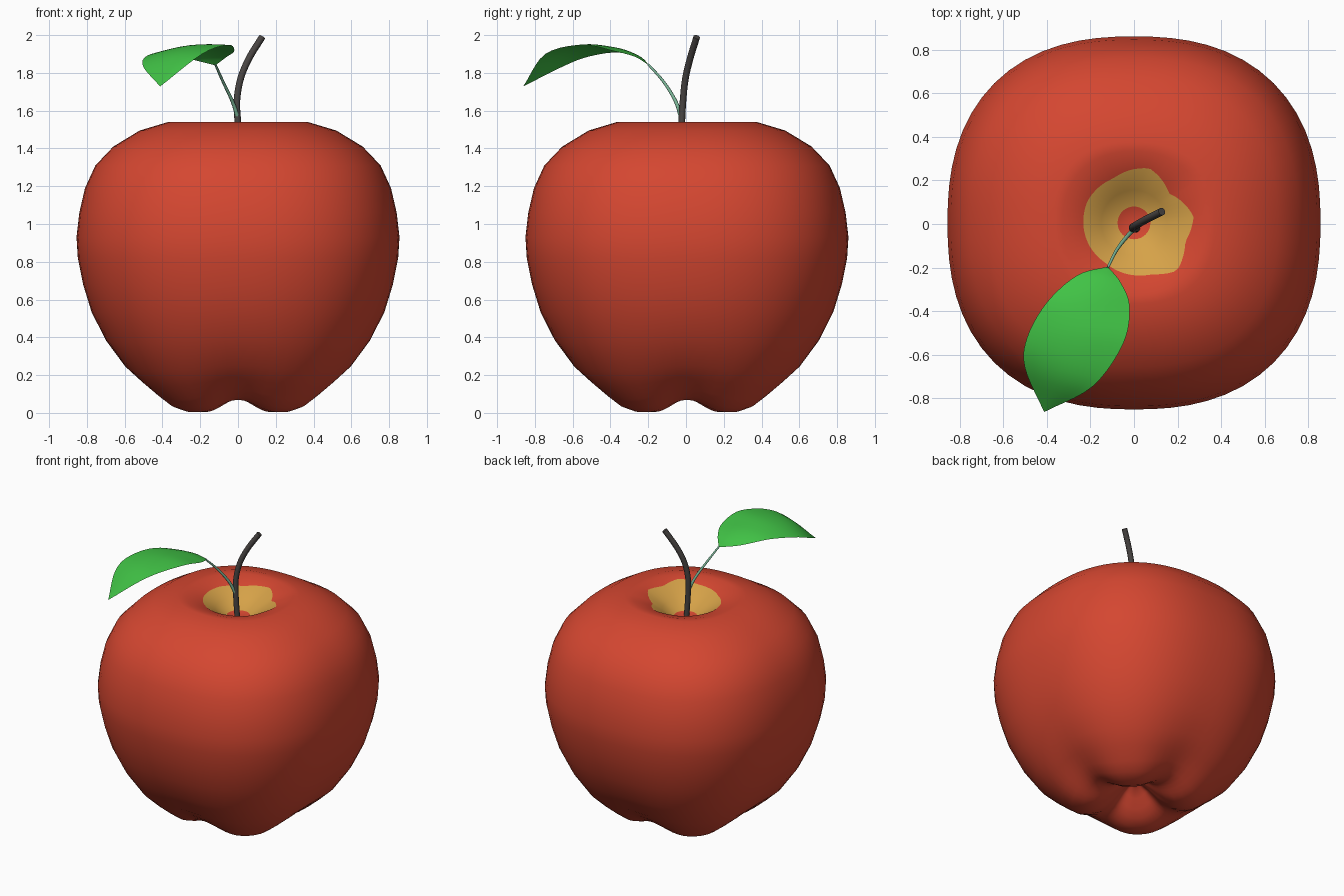
import bpy
import bmesh
from math import sin, cos, pi, radians
from mathutils import Vector

old = bpy.data.objects.get("Cube")
if old:
    bpy.data.objects.remove(old, do_unlink=True)


def material(name, rgb, rough=0.5):
    m = bpy.data.materials.new(name)
    m.use_nodes = True
    m.diffuse_color = (*rgb, 1)
    node = m.node_tree.nodes["Principled BSDF"]
    node.inputs["Base Color"].default_value = (*rgb, 1)
    node.inputs["Roughness"].default_value = rough
    return m


red = material("skin red", (0.66, 0.062, 0.03))
yellow = material("hollow yellow", (0.67, 0.36, 0.065))
brown = material("stem dark grey", (0.065, 0.058, 0.055))
green = material("leaf green", (0.052, 0.54, 0.06))
pale = material("leaf stalk pale green", (0.19, 0.45, 0.3))


def finish(bm, name, mats):
    bmesh.ops.recalc_face_normals(bm, faces=bm.faces)
    me = bpy.data.meshes.new(name)
    bm.to_mesh(me)
    bm.free()
    for m in mats:
        me.materials.append(m)
    for p in me.polygons:
        p.use_smooth = True
    ob = bpy.data.objects.new(name, me)
    bpy.context.collection.objects.link(ob)
    return ob


def lerp_table(table, x):
    for (x0, y0), (x1, y1) in zip(table, table[1:]):
        if x <= x1:
            return y0 + (y1 - y0) * (x - x0) / (x1 - x0)
    return table[-1][1]


def smooth_path(points, steps):
    """Catmull-Rom path through the points."""
    p = [Vector(q) for q in points]
    p = [2 * p[0] - p[1]] + p + [2 * p[-1] - p[-2]]
    out = []
    for a, b, c, d in zip(p, p[1:], p[2:], p[3:]):
        for i in range(steps):
            t = i / steps
            out.append(0.5 * (2 * b + (c - a) * t + (2 * a - 5 * b + 4 * c - d) * t * t
                              + (3 * b - a - 3 * c + d) * t ** 3))
    return out + [p[-2]]


# Fruit body: rounded-square rings along a profile, four lobes underneath
SEG = 64
outer = [(0.05, 0.165), (0.1, 0.12), (0.15, 0.07), (0.2, 0.03), (0.26, 0.004), (0.32, 0.004),
         (0.38, 0.025), (0.44, 0.07), (0.52, 0.14), (0.6, 0.22), (0.7, 0.37), (0.775, 0.53),
         (0.82, 0.68), (0.848, 0.82), (0.855, 0.93), (0.84, 1.06), (0.81, 1.19), (0.755, 1.31),
         (0.66, 1.41), (0.52, 1.495), (0.37, 1.54), (0.33, 1.538)]
hollow = [(0, 1.39), (0.075, 1.4), (0.15, 1.45), (0.235, 1.508), (0.3, 1.53), (0.33, 1.538)]
groove = [(0, 0), (0.1, 0.03), (0.25, 0.068), (0.4, 0.062), (0.6, 0.03), (0.8, 0)]
# Wavy rim of the yellow patch: angle in degrees, radius
patch = [(-205, 0.235), (-155, 0.23), (-125, 0.225), (-90, 0.24), (-70, 0.25), (-48, 0.295),
         (-20, 0.25), (6, 0.275), (40, 0.21), (74, 0.26), (115, 0.225), (155, 0.235), (205, 0.23)]


def squircle(a, n):
    return (abs(cos(a)) ** n + abs(sin(a)) ** n) ** (-1 / n)


bm = bmesh.new()
rings = []


def add_ring(func):
    ring = []
    for i in range(SEG):
        a = 2 * pi * i / SEG
        r, z = func(a)
        ring.append(bm.verts.new((r * cos(a), r * sin(a) + 0.005, z)))
    rings.append(ring)


for s, z in outer:
    def ring_point(a, s=s, z=z):
        lift = lerp_table(groove, s) * abs(cos(2 * a)) ** 3 if z < 0.6 else 0
        return s * squircle(a, 2.4 if s > 0.34 else 2.2), z + lift
    add_ring(ring_point)


def patch_edge(a):
    deg = a * 180 / pi
    r = lerp_table(patch, deg - 360 if deg > 180 else deg)
    return r, lerp_table(hollow, r)


add_ring(patch_edge)
edge_index = len(rings) - 1
for s, z in ((0.15, 1.45), (0.075, 1.4)):
    add_ring(lambda a: (s, z))
for k, (lo, hi) in enumerate(zip(rings, rings[1:])):
    for i in range(SEG):
        j = (i + 1) % SEG
        f = bm.faces.new((lo[i], lo[j], hi[j], hi[i]))
        f.material_index = 1 if k >= edge_index else 0
for ring, z in ((rings[0], 0.18), (rings[-1], 1.39)):
    pole = bm.verts.new((0, 0.005, z))
    for i in range(SEG):
        bm.faces.new((ring[i], ring[(i + 1) % SEG], pole))
finish(bm, "fruit_body", [red, yellow])


# Stem and leaf stalk: round tubes swept along a path
def tube(name, points, radii, mat, sides=12):
    path = smooth_path(points, 4)
    tube_bm = bmesh.new()
    loops = []
    for i, p in enumerate(path):
        t = path[min(i + 1, len(path) - 1)] - path[max(i - 1, 0)]
        u = t.cross(Vector((1, -1, 0))).normalized()
        v = t.cross(u).normalized()
        r = radii[0] + (radii[1] - radii[0]) * i / (len(path) - 1)
        loops.append([tube_bm.verts.new(p + r * (u * cos(2 * pi * k / sides) + v * sin(2 * pi * k / sides)))
                      for k in range(sides)])
    for lo, hi in zip(loops, loops[1:]):
        for k in range(sides):
            j = (k + 1) % sides
            tube_bm.faces.new((lo[k], lo[j], hi[j], hi[k]))
    tube_bm.faces.new(loops[0])
    tube_bm.faces.new(loops[-1])
    ob = finish(tube_bm, name, [mat])
    bpy.context.view_layer.objects.active = ob
    ob.select_set(True)
    bpy.ops.object.shade_smooth_by_angle(angle=radians(50))
    ob.select_set(False)


tube("stem", [(0.01, -0.02, 1.38), (0, -0.022, 1.53), (-0.006, -0.016, 1.65), (0.014, -0.003, 1.77),
              (0.06, 0.023, 1.88), (0.128, 0.057, 1.99)], (0.018, 0.018), brown)
tube("leaf_stalk", [(0, -0.025, 1.56), (-0.03, -0.055, 1.65), (-0.08, -0.12, 1.755),
                    (-0.12, -0.2, 1.845)], (0.011, 0.006), pale, 8)

# Leaf: surface lofted between its left and right margins
base, tip = (-0.12, -0.195, 1.84), (-0.412, -0.862, 1.728)
left = smooth_path([base, (-0.26, -0.235, 1.875), (-0.4, -0.36, 1.908), (-0.49, -0.52, 1.885),
                    (-0.5, -0.66, 1.83), tip], 5)
right = smooth_path([base, (-0.06, -0.27, 1.885), (-0.02, -0.38, 1.915), (-0.05, -0.55, 1.948),
                     (-0.19, -0.745, 1.9), tip], 5)
ACROSS = 8
bm = bmesh.new()
rows = []
for a, b in zip(left, right):
    bulge = 0.06 * (b - a).length
    rows.append([bm.verts.new(a.lerp(b, k / ACROSS) + Vector((0, 0, bulge * sin(pi * k / ACROSS))))
                 for k in range(ACROSS + 1)])
for lo, hi in zip(rows, rows[1:]):
    for k in range(ACROSS):
        bm.faces.new((lo[k], hi[k], hi[k + 1], lo[k + 1]))
bmesh.ops.remove_doubles(bm, verts=bm.verts, dist=0.0005)
leaf = finish(bm, "leaf", [green])
if leaf.data.polygons[len(leaf.data.polygons) // 2].normal.z < 0:
    leaf.data.flip_normals()
